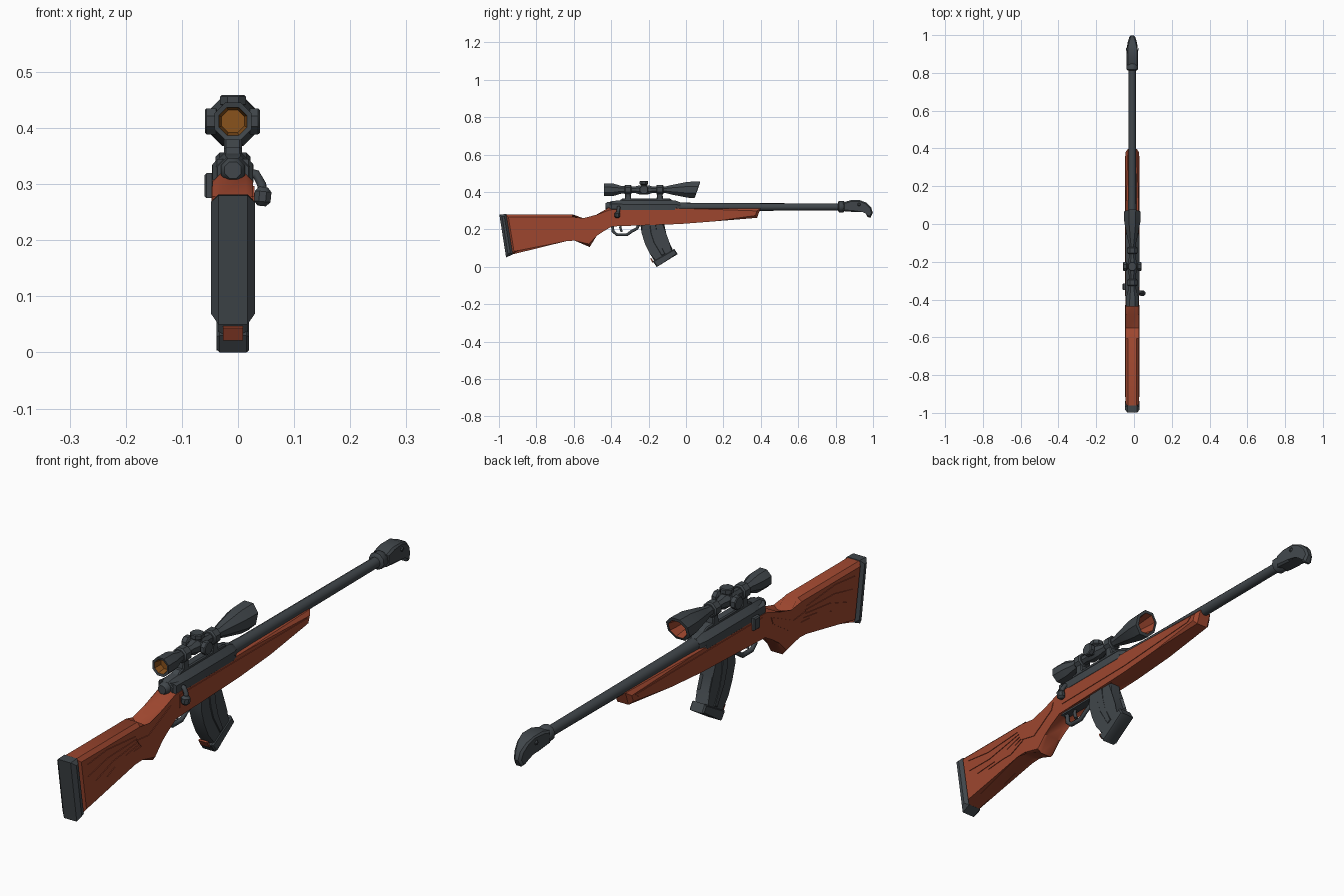
import bpy, bmesh, math
from mathutils import Vector

if "Cube" in bpy.data.objects:
    bpy.data.objects.remove(bpy.data.objects["Cube"])

X0 = -0.009  # centre plane of the rifle


def material(name, rgb):
    m = bpy.data.materials.new(name)
    m.diffuse_color = (*rgb, 1)
    m.use_nodes = True
    m.node_tree.nodes["Principled BSDF"].inputs["Base Color"].default_value = m.diffuse_color
    return m


RED = material("red_wood", (0.34, 0.062, 0.028))
STEEL = material("dark_steel", (0.052, 0.062, 0.07))
AMBER = material("amber_lens", (0.25, 0.085, 0.012))


def finish(name, bm, mats, angle=35):
    bmesh.ops.recalc_face_normals(bm, faces=bm.faces)
    me = bpy.data.meshes.new(name)
    bm.to_mesh(me)
    bm.free()
    ob = bpy.data.objects.new(name, me)
    bpy.context.collection.objects.link(ob)
    for m in mats:
        me.materials.append(m)
    bpy.ops.object.select_all(action='DESELECT')
    ob.select_set(True)
    bpy.context.view_layer.objects.active = ob
    bpy.ops.object.shade_smooth_by_angle(angle=math.radians(angle))
    return ob


def prism(name, pts, half, mat, bevel=0.0, x=X0, width=None):
    """Side profile (y, z) extruded across x, with chamfered side rims."""
    bm = bmesh.new()
    rims = []
    for s in (-1, 1):
        rims.append([bm.verts.new((x + s * (width(y, z) if width else half), y, z)) for y, z in pts])
    caps = [bm.faces.new(r) for r in rims]
    n = len(pts)
    for i in range(n):
        j = (i + 1) % n
        bm.faces.new((rims[0][i], rims[0][j], rims[1][j], rims[1][i]))
    if bevel:
        edges = list({e for f in caps for e in f.edges})
        bmesh.ops.bevel(bm, geom=edges, offset=bevel, segments=1, affect='EDGES', clamp_overlap=True)
    return finish(name, bm, [mat])


def lathe(name, prof, origin, axis=(0, 1, 0), sides=8, mats=(STEEL,), shear=None, inner=None):
    """Profile of (distance, radius) turned around an axis; inner gives material per ring."""
    bm = bmesh.new()
    a = Vector(axis).normalized()
    u = a.orthogonal().normalized()
    v = a.cross(u)
    rings = []
    for d, r in prof:
        ring = []
        for k in range(sides):
            t = 2 * math.pi * (k + 0.5) / sides
            p = Vector(origin) + a * d + (u * math.cos(t) + v * math.sin(t)) * r
            if shear:
                p.y += shear(d) * (p.z - origin[2])
            ring.append(bm.verts.new(p))
        rings.append(ring)
    for i in range(len(rings) - 1):
        for k in range(sides):
            f = bm.faces.new((rings[i][k], rings[i][(k + 1) % sides],
                              rings[i + 1][(k + 1) % sides], rings[i + 1][k]))
            f.material_index = inner(i) if inner else 0
    for ring, i in ((rings[0], 0), (rings[-1], len(rings) - 2)):
        f = bm.faces.new(ring)
        f.material_index = inner(i) if inner else 0
    return finish(name, bm, mats, 40)


def tube(name, pts, r, mat=STEEL):
    cu = bpy.data.curves.new(name, 'CURVE')
    cu.dimensions = '3D'
    cu.bevel_depth, cu.bevel_resolution, cu.use_fill_caps = r, 1, True
    sp = cu.splines.new('POLY')
    sp.points.add(len(pts) - 1)
    for p, c in zip(sp.points, pts):
        p.co = (*c, 1)
    cu.materials.append(mat)
    ob = bpy.data.objects.new(name, cu)
    bpy.context.collection.objects.link(ob)
    bpy.ops.object.select_all(action='DESELECT')
    ob.select_set(True)
    bpy.context.view_layer.objects.active = ob
    bpy.ops.object.convert(target='MESH')


# Stock: butt, grip and forend in one profile
prism("stock", [(-0.965, 0.28), (-0.605, 0.28), (-0.55, 0.245), (-0.48, 0.278), (-0.41, 0.318),
                (-0.2, 0.312), (0.0, 0.312), (0.398, 0.312), (0.38, 0.262), (0.15, 0.243),
                (-0.03, 0.229), (-0.4, 0.229), (-0.45, 0.2), (-0.478, 0.165), (-0.515, 0.106),
                (-0.595, 0.14), (-0.635, 0.152), (-0.93, 0.066)], 0.036, RED, 0.013)
prism("butt_pad", [(-0.998, 0.28), (-0.96, 0.282), (-0.925, 0.067), (-0.962, 0.05)], 0.039, STEEL, 0.013)

# Carved feathers, grip ridge and forend panel, on both sides
tips = [(-0.915, 0.245), (-0.91, 0.2), (-0.865, 0.168), (-0.8, 0.158), (-0.725, 0.165)]
for s, side in ((-1, "left"), (1, "right")):
    px = X0 + s * 0.0355
    for i, (ty, tz) in enumerate(tips):
        ry, rz = -0.635 + 0.008 * i, 0.242 - 0.012 * i
        d = Vector((ty - ry, tz - rz))
        n = Vector((-d.y, d.x)).normalized() * 0.013
        p = [(ry, rz), (ry + d.x * 0.6 + n.x, rz + d.y * 0.6 + n.y), (ty, tz),
             (ry + d.x * 0.6 - n.x, rz + d.y * 0.6 - n.y)]
        prism(f"feather_{side}_{i + 1}", p, 0.003, RED, 0, px)
    prism(f"grip_ridge_{side}", [(-0.63, 0.225), (-0.56, 0.218), (-0.43, 0.278), (-0.44, 0.25),
                                 (-0.54, 0.185), (-0.61, 0.2)], 0.003, RED, 0, px)
    prism(f"forend_panel_{side}", [(-0.38, 0.297), (-0.02, 0.297), (0.36, 0.296), (0.34, 0.28),
                                   (-0.02, 0.255), (-0.38, 0.25)], 0.003, RED, 0, px)

# Receiver, scope rail and barrel
bx = X0
lathe("receiver", [(-0.41, 0.03), (-0.395, 0.036), (-0.33, 0.04), (-0.06, 0.04), (-0.03, 0.027)],
      (bx, 0, 0.319), sides=8)
prism("receiver_bed", [(-0.405, 0.345), (-0.33, 0.335), (-0.06, 0.335), (-0.03, 0.3), (-0.405, 0.3)],
      0.036, STEEL, 0.008)
prism("scope_rail", [(-0.36, 0.35), (-0.34, 0.366), (-0.09, 0.366), (-0.06, 0.35)], 0.016, STEEL, 0.004)
lathe("bolt_shroud", [(-0.43, 0.016), (-0.42, 0.023), (-0.38, 0.024)], (bx, 0, 0.325))
lathe("barrel", [(-0.06, 0.026), (0.05, 0.022), (0.84, 0.019)], (bx, 0, 0.32), sides=10)
lathe("muzzle_ring", [(0.812, 0.022), (0.818, 0.031), (0.842, 0.031), (0.85, 0.024)], (bx, 0, 0.322), sides=10)

# Muzzle carved as a bird head with hooked beak
prism("muzzle_head", [(0.84, 0.298), (0.84, 0.344), (0.88, 0.356), (0.93, 0.356), (0.965, 0.343),
                      (0.99, 0.318), (0.999, 0.288), (0.985, 0.262), (0.97, 0.267), (0.968, 0.288),
                      (0.945, 0.3), (0.91, 0.292)], 0.03, STEEL, 0.007,
      width=lambda y, z: 0.031 if y < 0.94 else 0.031 - 0.3 * (y - 0.94))
for s, side in ((-1, "left"), (1, "right")):
    lathe(f"eye_{side}", [(0, 0.009), (0.005, 0.005)], (bx + s * 0.029, 0.925, 0.333), (s, 0, 0), 6)

# Bolt handle and safety lever
tube("bolt_handle", [(0.0, -0.36, 0.325), (0.032, -0.36, 0.318), (0.042, -0.362, 0.3), (0.045, -0.365, 0.282)], 0.009)
lathe("bolt_knob", [(-0.017, 0.008), (-0.009, 0.016), (0.009, 0.016), (0.017, 0.008)],
      (0.044, -0.367, 0.278), (0.1, 0, 1))
prism("safety_lever", [(-0.35, 0.32), (-0.315, 0.32), (-0.315, 0.275), (-0.35, 0.275)],
      0.009, STEEL, 0.004, x=-0.051)

# Scope: hollow at both ends with coloured lens wells
SZ = 0.412
lathe("scope", [(-0.405, 0.022), (-0.436, 0.027), (-0.438, 0.036), (-0.385, 0.035), (-0.345, 0.022),
                (-0.27, 0.019), (-0.25, 0.026), (-0.2, 0.026), (-0.18, 0.019), (-0.105, 0.02),
                (-0.08, 0.027), (0.01, 0.046), (0.06, 0.048), (0.062, 0.037), (0.0, 0.026)],
      (bx, 0, SZ), mats=(STEEL, AMBER, RED),
      shear=lambda d: 0.35 if d > 0.03 else 0,
      inner=lambda i: 1 if i == 0 else 2 if i == 13 else 0)
for i, y in enumerate((-0.31, -0.14)):
    lathe(f"scope_ring_{i + 1}", [(-0.019, 0.024), (-0.014, 0.029), (0.014, 0.029), (0.019, 0.024)],
          (bx, y, SZ))
    prism(f"scope_mount_{i + 1}", [(y - 0.018, 0.355), (y - 0.014, 0.395), (y + 0.014, 0.395),
                                   (y + 0.018, 0.355)], 0.016, STEEL, 0.004)
for name, ax, h in (("top", (0, 0, 1), 0.047), ("left", (-1, 0, 0), 0.05), ("right", (1, 0, 0), 0.048)):
    lathe(f"turret_{name}", [(0.015, 0.017), (0.026, 0.017), (0.03, 0.025), (h - 0.003, 0.025), (h, 0.022)],
          (bx, -0.225, SZ), ax)

# Curved magazine with base plate and small red tag
prism("magazine", [(-0.245, 0.235), (-0.237, 0.18), (-0.22, 0.125), (-0.196, 0.075), (-0.163, 0.022),
                   (-0.066, 0.08), (-0.095, 0.125), (-0.113, 0.175), (-0.118, 0.235)], 0.026, STEEL, 0.008)
prism("magazine_rib", [(-0.195, 0.232), (-0.188, 0.18), (-0.172, 0.13), (-0.13, 0.06), (-0.112, 0.07),
                       (-0.145, 0.13), (-0.158, 0.18), (-0.162, 0.232)], 0.029, STEEL, 0.002)
prism("magazine_base", [(-0.178, 0.03), (-0.157, 0.0), (-0.148, 0.004), (-0.045, 0.068),
                        (-0.062, 0.096)], 0.029, STEEL, 0.005)
prism("magazine_tag", [(-0.192, 0.044), (-0.186, 0.047), (-0.172, 0.024), (-0.178, 0.021)], 0.018, RED)

# Trigger and guard
tube("trigger_guard", [(bx, -0.395, 0.232), (bx, -0.39, 0.19), (bx, -0.37, 0.172), (bx, -0.315, 0.172),
                       (bx, -0.29, 0.19), (bx, -0.262, 0.205), (bx, -0.25, 0.232)], 0.009)
tube("trigger", [(bx, -0.345, 0.235), (bx, -0.352, 0.21), (bx, -0.343, 0.187)], 0.007)
prism("guard_plate", [(-0.41, 0.232), (-0.41, 0.222), (-0.23, 0.222), (-0.23, 0.232)], 0.016, STEEL)
